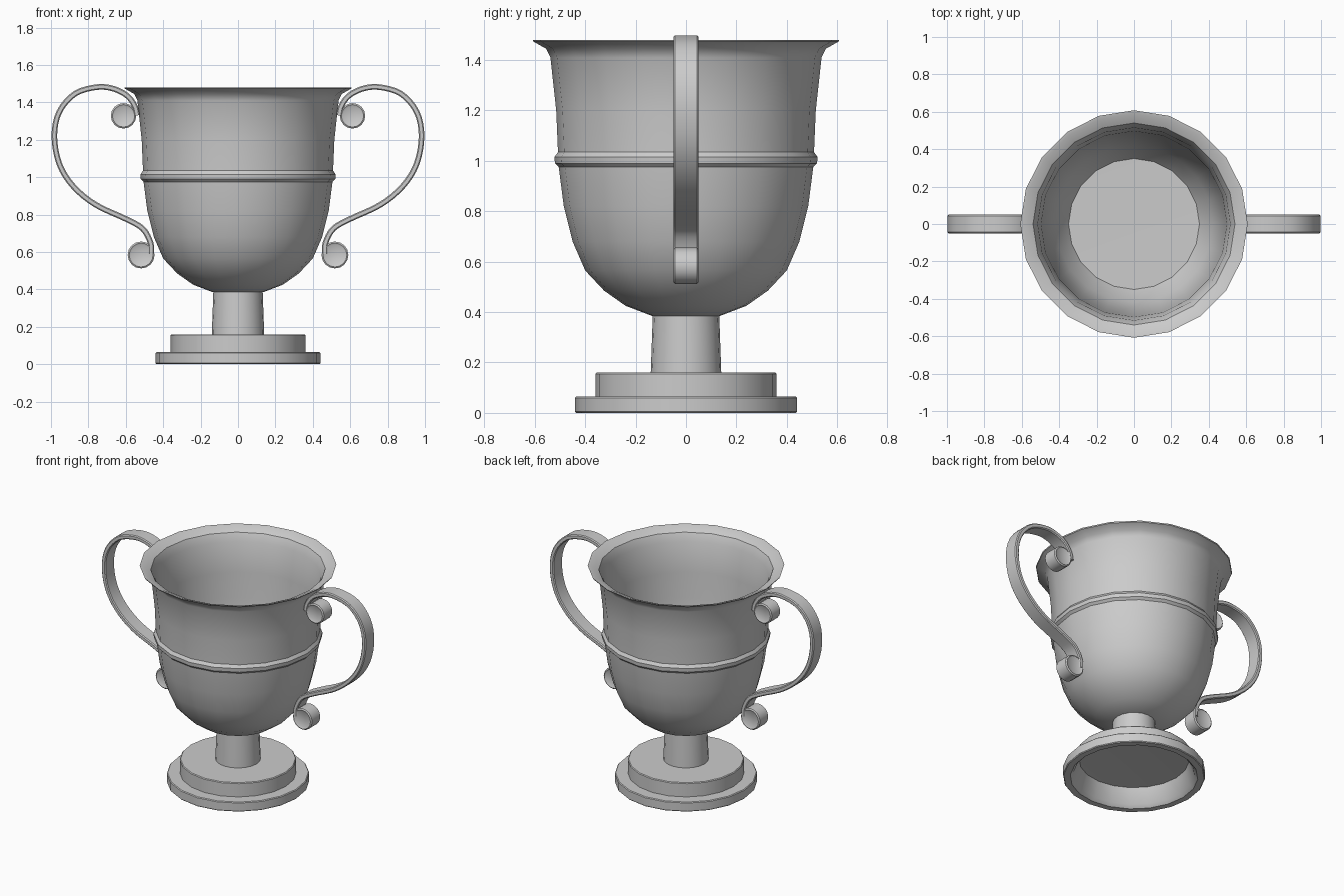
import bpy, bmesh, math
from mathutils import Vector

if "Cube" in bpy.data.objects:
    bpy.data.objects.remove(bpy.data.objects["Cube"])


def finish(name, bm, angle=35):
    bmesh.ops.remove_doubles(bm, verts=bm.verts, dist=0.0005)
    bmesh.ops.recalc_face_normals(bm, faces=bm.faces)
    me = bpy.data.meshes.new(name)
    bm.to_mesh(me)
    bm.free()
    ob = bpy.data.objects.new(name, me)
    bpy.context.collection.objects.link(ob)
    bpy.ops.object.select_all(action='DESELECT')
    ob.select_set(True)
    bpy.context.view_layer.objects.active = ob
    bpy.ops.object.shade_smooth_by_angle(angle=math.radians(angle))
    return ob


def lathe(name, profile, steps=20, angle=35):
    bm = bmesh.new()
    vs = [bm.verts.new((r, 0, z)) for r, z in profile]
    es = [bm.edges.new(p) for p in zip(vs, vs[1:])]
    bmesh.ops.spin(bm, geom=vs + es, cent=(0, 0, 0), axis=(0, 0, 1),
                   angle=math.tau, steps=steps, use_duplicate=False)
    return finish(name, bm, angle)


def mirror_x(ob):
    m = ob.modifiers.new("mirror", 'MIRROR')
    m.use_mirror_merge = False


def smooth_path(pts, n=4):
    # Catmull-Rom interpolation
    p = [Vector(q) for q in pts]
    p = [2 * p[0] - p[1]] + p + [2 * p[-1] - p[-2]]
    out = []
    for a, b, c, d in zip(p, p[1:], p[2:], p[3:]):
        for i in range(n):
            t = i / n
            out.append(0.5 * (2 * b + (c - a) * t + (2 * a - 5 * b + 4 * c - d) * t * t
                              + (3 * b - a - 3 * c + d) * t ** 3))
    return out + [p[-2]]


# bowl: outside from the stem up, over the flared rim, down the inside
lathe("bowl", [
    (0, 0.38), (0.135, 0.385), (0.24, 0.425), (0.325, 0.485), (0.40, 0.565), (0.45, 0.68),
    (0.485, 0.82), (0.505, 0.975), (0.52, 0.99), (0.522, 1.015), (0.508, 1.035),
    (0.515, 1.20), (0.538, 1.41), (0.555, 1.445), (0.605, 1.473), (0.608, 1.48),
    (0.59, 1.477), (0.54, 1.452), (0.515, 1.40), (0.497, 1.20), (0.488, 1.03),
    (0.465, 0.82), (0.42, 0.66), (0.35, 0.56), (0, 0.555)])

# stem and stepped foot, hollow underneath
lathe("stem_and_foot", [
    (0, 0.39), (0.132, 0.39), (0.14, 0.16), (0.355, 0.16), (0.36, 0.155), (0.36, 0.065),
    (0.435, 0.065), (0.44, 0.06), (0.44, 0.005), (0.435, 0), (0.395, 0), (0.375, 0.02),
    (0.34, 0.12), (0, 0.135)])

# handle strap
path = smooth_path([
    (0.54, 1.33), (0.552, 1.38), (0.59, 1.433), (0.66, 1.471), (0.75, 1.482), (0.87, 1.447),
    (0.955, 1.35), (0.982, 1.22), (0.955, 1.07), (0.88, 0.95), (0.76, 0.852),
    (0.60, 0.777), (0.51, 0.725), (0.468, 0.65), (0.463, 0.59)])
bm = bmesh.new()
rings = []
H, T, B = 0.05, 0.015, 0.006
section = [(-T, -H + B), (-T + B, -H), (T - B, -H), (T, -H + B),
           (T, H - B), (T - B, H), (-T + B, H), (-T, H - B)]
for i, p in enumerate(path):
    t = (path[min(i + 1, len(path) - 1)] - path[max(i - 1, 0)]).normalized()
    rings.append([bm.verts.new((p.x - t.y * o, y, p.y + t.x * o)) for o, y in section])
for a, b in zip(rings, rings[1:]):
    for k in range(8):
        j = (k + 1) % 8
        bm.faces.new((a[k], a[j], b[j], b[k]))
bm.faces.new(rings[0])
bm.faces.new(rings[-1])
mirror_x(finish("handle_strap", bm))

# scroll rolls at both handle ends, with slightly dished caps
for name, x, z, r in (("upper_scroll", 0.612, 1.328, 0.068), ("lower_scroll", 0.518, 0.584, 0.072)):
    ob = lathe(name, [(0, -0.044), (r - 0.018, -0.044), (r - 0.008, -0.05), (r, -0.044),
                      (r, 0.044), (r - 0.008, 0.05), (r - 0.018, 0.044), (0, 0.044)], 16, 40)
    for v in ob.data.vertices:
        cx, cy, cz = v.co
        v.co = (cx + x, -cz, cy + z)
    mirror_x(ob)
